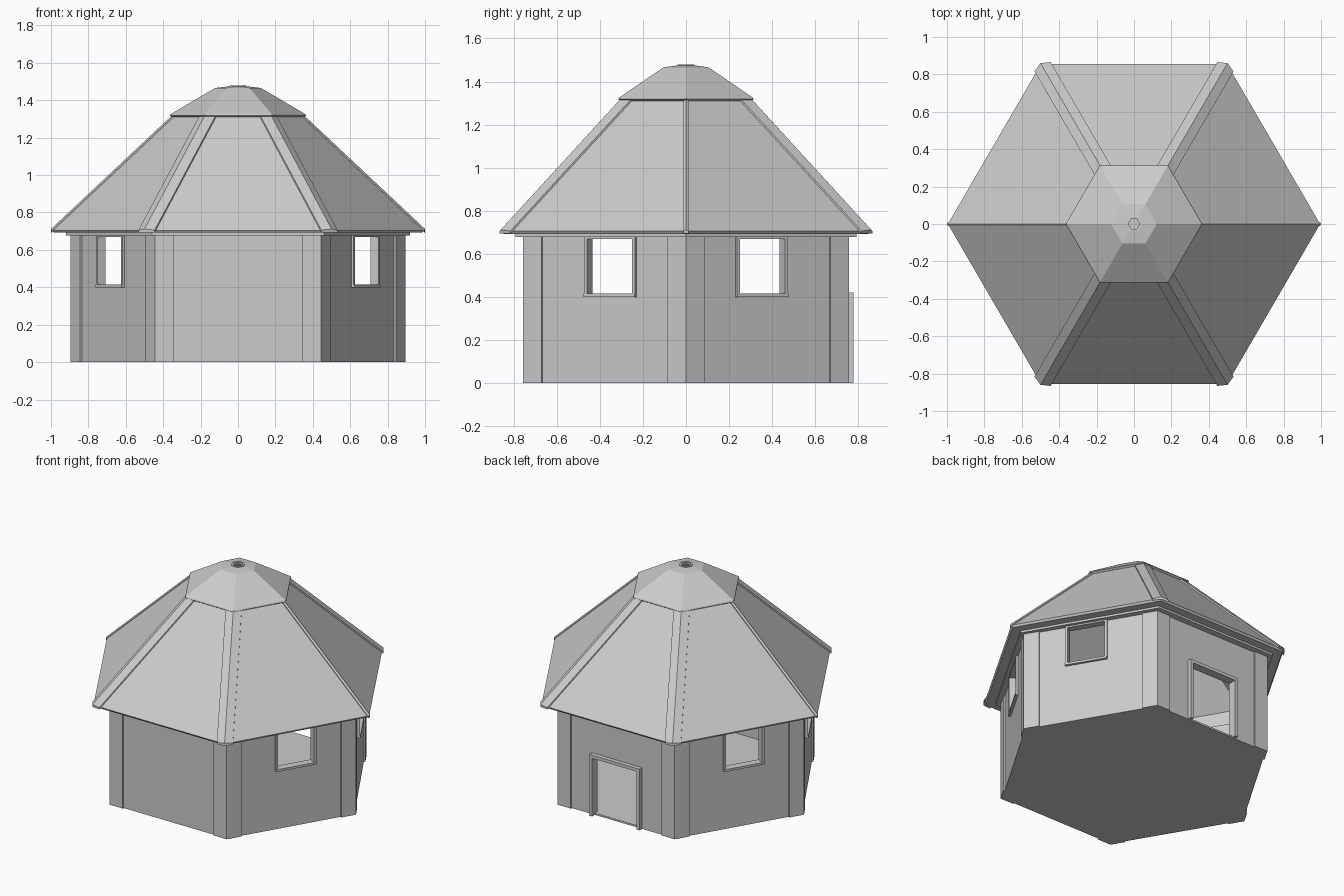
import bpy, bmesh, math
from mathutils import Vector, Matrix

if "Cube" in bpy.data.objects:
    bpy.data.objects.remove(bpy.data.objects["Cube"])

WALL = [Vector(p) for p in ((.895, 0), (.445, .758), (-.445, .758),
                            (-.895, 0), (-.445, -.758), (.445, -.758))]


def finish(name, bm):
    bmesh.ops.recalc_face_normals(bm, faces=bm.faces)
    me = bpy.data.meshes.new(name)
    bm.to_mesh(me)
    bm.free()
    ob = bpy.data.objects.new(name, me)
    bpy.context.collection.objects.link(ob)
    return ob


def loft(name, rings, cyclic=False, bottom=False, top=False):
    """Skin a stack of 3D point rings."""
    bm = bmesh.new()
    vs = [[bm.verts.new(p) for p in r] for r in rings]
    n = len(vs[0])
    pairs = list(zip(vs, vs[1:]))
    if cyclic:
        pairs.append((vs[-1], vs[0]))
    for a, b in pairs:
        for i in range(n):
            bm.faces.new((a[i], a[(i + 1) % n], b[(i + 1) % n], b[i]))
    if bottom:
        bm.faces.new(vs[0][::-1])
    if top:
        bm.faces.new(vs[-1])
    return finish(name, bm)


def hexagon(r, z):
    return [(r * math.cos(i * math.pi / 3), r * .993 * math.sin(i * math.pi / 3), z)
            for i in range(6)]


def rings(profile):
    return [hexagon(r, z) for r, z in profile]


def face_matrix(i):
    """Local frame of wall face i: x along wall, y outward, z up."""
    a, b = WALL[i], WALL[(i + 1) % 6]
    u = (a - b).normalized()
    m = (a + b) / 2
    return Matrix(((u.x, -u.y, 0, m.x), (u.y, u.x, 0, m.y), (0, 0, 1, 0), (0, 0, 0, 1)))


def wall_boxes(name, i, boxes):
    """Boxes (x0,x1,y0,y1,z0,z1) placed in the frame of wall face i."""
    bm = bmesh.new()
    for x0, x1, y0, y1, z0, z1 in boxes:
        mat = (face_matrix(i) @ Matrix.Translation(((x0 + x1) / 2, (y0 + y1) / 2, (z0 + z1) / 2))
               @ Matrix.Diagonal((x1 - x0, y1 - y0, z1 - z0, 1)))
        bmesh.ops.create_cube(bm, size=1, matrix=mat)
    return finish(name, bm)


# Walls: corner pilasters with slightly recessed panels between
outer, inner = [], []
for i in range(6):
    a, b = WALL[i], WALL[(i + 1) % 6]
    u = (b - a).normalized()
    n = Vector((u.y, -u.x))
    p, q = a + u * .1, b - u * .1
    outer += [a, p, p - n * .01, q - n * .01, q]
    inner += [a * .95, p * .95, p * .95, q * .95, q * .95]
    # keep inner points on the straight inner wall, distinct from each other
    inner[-3] = (p + u * .01) * .95
    inner[-2] = (q - u * .01) * .95
lift = lambda pts, z: [(p.x, p.y, z) for p in pts]
walls = loft("walls", [lift(outer, 0), lift(outer, .69), lift(inner, .69), lift(inner, 0)], cyclic=True)

# Openings
DOOR = 1
cutters = [wall_boxes("door_cutter", DOOR, [(-.17, .17, -.1, .1, .012, .4)])]
for i in (0, 2, 3, 5):
    s = .03 if i in (0, 3) else -.03     # windows sit nearer the side corners
    x0, x1 = s - .122, s + .122
    cutters.append(wall_boxes("window_cutter", i, [(x0, x1, -.1, .1, .415, .668)]))
    wall_boxes("window_frame", i, [
        (x0 - .016, x0, -.045, .004, .40, .68), (x1, x1 + .016, -.045, .004, .40, .68),
        (x0, x1, -.045, .004, .668, .68), (x0 - .016, x1 + .016, -.045, .008, .40, .415)])
for c in cutters:
    m = walls.modifiers.new("opening", 'BOOLEAN')
    m.operation, m.solver, m.object = 'DIFFERENCE', 'EXACT', c
    c.hide_render = True
    c.hide_set(True)

# Door frame on the back
wall_boxes("door_frame", DOOR, [
    (-.19, -.168, -.04, .019, 0, .42), (.168, .19, -.04, .019, 0, .42),
    (-.168, .168, -.04, .019, .398, .42)])

# Floor slab
loft("floor", [lift([p * .96 for p in WALL], 0), lift([p * .96 for p in WALL], .012)],
     bottom=True, top=True)

# Trim under the eaves
loft("eave_trim", rings([(.92, .678), (.92, .695), (.85, .695), (.85, .678)]), cyclic=True)

# Main roof shell with fascia and soffit
loft("roof", rings([(.985, .692), (.995, .705), (.345, 1.315), (.33, 1.305),
                    (.87, .795), (.87, .692)]), cyclic=True)

# Hip ridge caps: thin on the side hips, broad on the diagonal ones
for i in range(6):
    w = .012 if i % 3 == 0 else .05
    t = i * math.pi / 3
    d = Vector((math.cos(t), math.sin(t) * .993, 0))
    s = Vector((-math.sin(t), math.cos(t), 0))
    drop = w * .45
    sec = []
    for r, z in ((1.0, .706), (.345, 1.321)):
        c = d * r + Vector((0, 0, z))
        e = d * (r - w * .45) + Vector((0, 0, z))
        dn = Vector((0, 0, .012))
        sec.append([c + Vector((0, 0, .006)), e + s * w, e + s * w - dn,
                    c - dn, e - s * w - dn, e - s * w])
    loft("hip_ridge", sec, bottom=True, top=True)

# Upper roof cap
loft("roof_cap", rings([(.352, 1.31), (.365, 1.318), (.36, 1.326), (.122, 1.466),
                        (.035, 1.476), (.03, 1.465), (.115, 1.455), (.33, 1.32)]), cyclic=True)

# Vent ring at the peak
loft("peak_ring", rings([(.045, 1.466), (.045, 1.48), (.03, 1.48), (.03, 1.466)]), cyclic=True)
